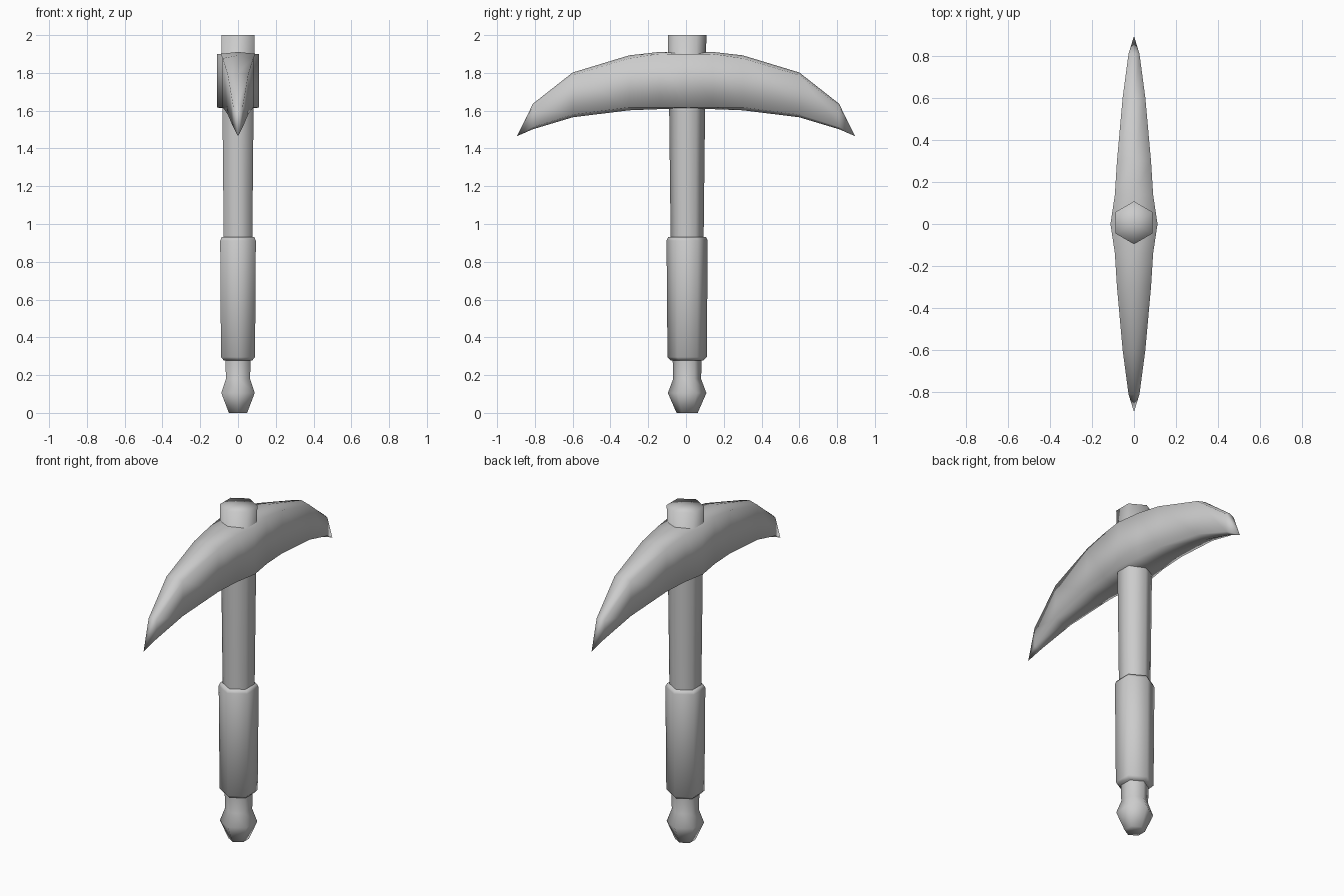
import bpy
import bmesh
from math import cos, sin, pi

cube = bpy.data.objects.get("Cube")
if cube:
    bpy.data.objects.remove(cube, do_unlink=True)

grey = bpy.data.materials.new("plain grey")
grey.use_nodes = True
grey.diffuse_color = (0.6, 0.6, 0.6, 1)
grey.node_tree.nodes["Principled BSDF"].inputs["Base Color"].default_value = (0.6, 0.6, 0.6, 1)


def loft(name, rings):
    """Skin a list of equal-sized point rings, closing both ends with fans."""
    bm = bmesh.new()
    loops = [[bm.verts.new(p) for p in ring] for ring in rings]
    n = len(loops[0])
    for a, b in zip(loops, loops[1:]):
        for i in range(n):
            j = (i + 1) % n
            bm.faces.new((a[i], a[j], b[j], b[i]))
    for end in (loops[0], loops[-1]):
        cap = bm.faces.new(end)
        bmesh.ops.poke(bm, faces=[cap])
    bmesh.ops.remove_doubles(bm, verts=bm.verts, dist=0.0005)
    bmesh.ops.recalc_face_normals(bm, faces=bm.faces)
    mesh = bpy.data.meshes.new(name)
    bm.to_mesh(mesh)
    bm.free()
    mesh.materials.append(grey)
    for face in mesh.polygons:
        face.use_smooth = True
    obj = bpy.data.objects.new(name, mesh)
    bpy.context.collection.objects.link(obj)
    return obj


def hex_ring(r, z):
    """Hexagon with its corners pointing to the front and back."""
    return [(r * sin(i * pi / 3), 0.006 + r * cos(i * pi / 3), z) for i in range(6)]


# Six-sided shaft with pommel: (radius, height)
shaft = [(0.056, 0), (0.102, 0.105), (0.074, 0.18), (0.077, 0.3),
         (0.087, 0.9), (0.095, 1.6), (0.102, 2)]
loft("shaft", [hex_ring(r, z) for r, z in shaft])

# Thicker grip with small chamfers
grip = [(0.087, 0.278), (0.104, 0.295), (0.109, 0.912), (0.1, 0.93)]
loft("grip", [hex_ring(r, z) for r, z in grip])

# Curved double-ended head: (distance from shaft, half width, bottom, top, edge drop)
half = [(0, 0.112, 1.61, 1.905, 0.006), (0.14, 0.091, 1.608, 1.911, 0.01),
        (0.3, 0.081, 1.602, 1.893, 0.016), (0.6, 0.054, 1.565, 1.802, 0.014),
        (0.81, 0.026, 1.502, 1.637, 0.012), (0.895, 0, 1.465, 1.465, 0)]


def blade_ring(y, w, low, high, drop):
    return [(0, y, high), (w, y, high - drop), (w, y, low + drop),
            (0, y, low), (-w, y, low + drop), (-w, y, high - drop)]


stations = [(-s[0], *s[1:]) for s in reversed(half[1:])] + half
# The points collapse to a single vertex, so the tips are built slightly open first
rings = [blade_ring(y, max(w, 0.0001), low, high, drop)
         for y, w, low, high, drop in stations]
loft("pick_head", rings)
